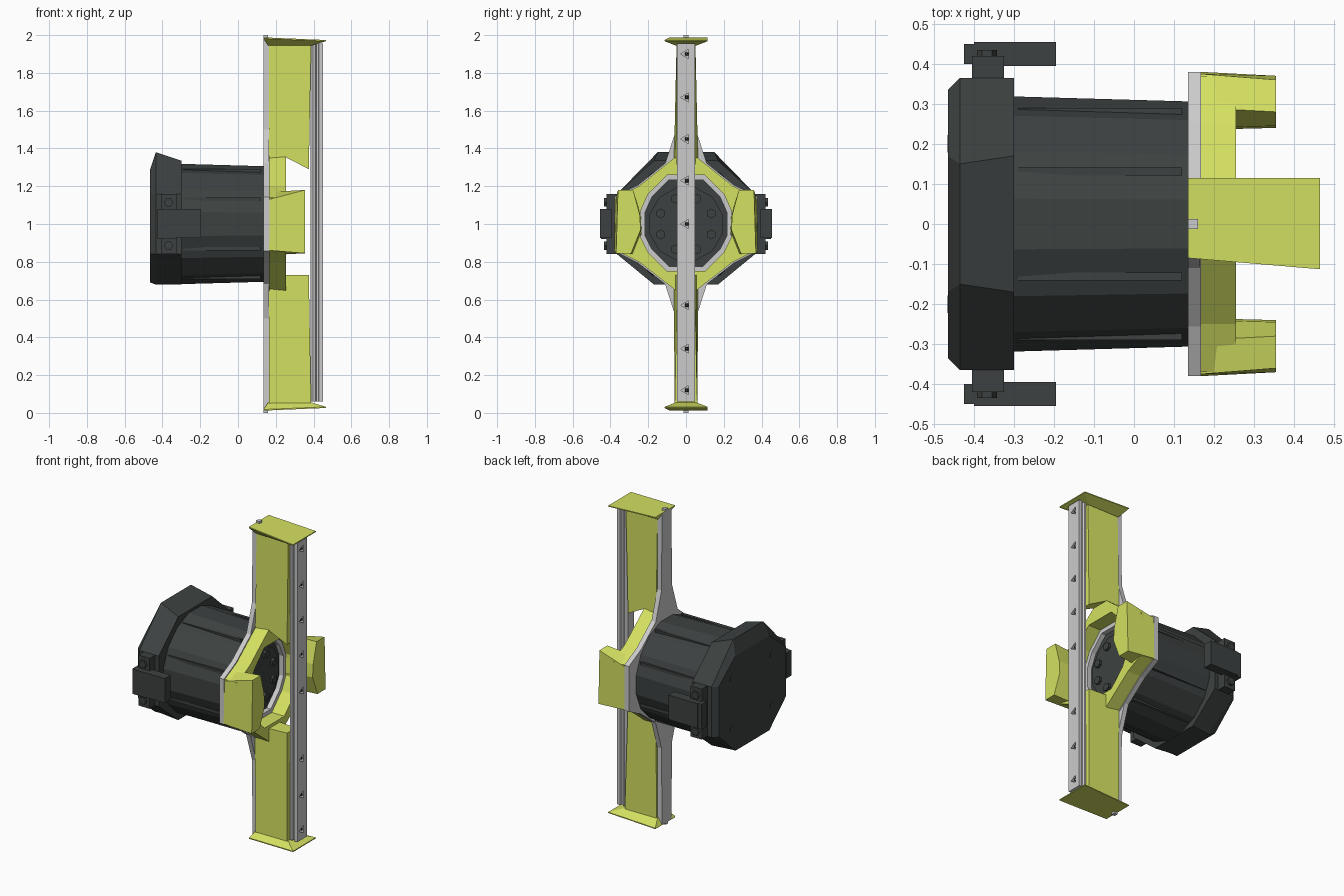
import bpy, bmesh, math

if "Cube" in bpy.data.objects:
    bpy.data.objects.remove(bpy.data.objects["Cube"])

def material(name, rgb):
    m = bpy.data.materials.new(name)
    m.diffuse_color = (*rgb, 1)
    m.use_nodes = True
    m.node_tree.nodes["Principled BSDF"].inputs["Base Color"].default_value = m.diffuse_color
    return m

YELLOW = material("yellow_paint", (0.66, 0.75, 0.12))
DARK = material("dark_casing", (0.046, 0.053, 0.052))

def make(name, verts, faces, mat=None):
    me = bpy.data.meshes.new(name)
    me.from_pydata(verts, [], faces)
    bm = bmesh.new()
    bm.from_mesh(me)
    bmesh.ops.recalc_face_normals(bm, faces=bm.faces)
    bm.to_mesh(me)
    bm.free()
    ob = bpy.data.objects.new(name, me)
    bpy.context.collection.objects.link(ob)
    if mat:
        me.materials.append(mat)
    return ob

def loft(name, rings, mat=None, closed=False):
    """Skin equal-length rings; cap both ends, or join last to first."""
    n, k = len(rings[0]), len(rings)
    faces = [(r * n + i, r * n + (i + 1) % n,
              (r + 1) % k * n + (i + 1) % n, (r + 1) % k * n + i)
             for r in range(k if closed else k - 1) for i in range(n)]
    if not closed:
        faces += [tuple(range(n)), tuple(range((k - 1) * n, k * n))]
    return make(name, [p for r in rings for p in r], faces, mat)

def at_x(x, pts):
    return [(x, y, z) for y, z in pts]

def box(name, x, y, z, mat=None):
    return loft(name, [at_x(v, [(y[0], z[0]), (y[1], z[0]), (y[1], z[1]), (y[0], z[1])]) for v in x], mat)

def circle(r, n, cy=0, cz=1.0, off=0.0):
    return [(cy + r * math.cos((i + off) * math.tau / n),
             cz + r * math.sin((i + off) * math.tau / n)) for i in range(n)]

def rod(name, x0, x1, r, n, cy=0, cz=1.0, mat=None, r1=None):
    return loft(name, [at_x(x0, circle(r, n, cy, cz, .5)), at_x(x1, circle(r1 or r, n, cy, cz, .5))], mat)

def both_sides(half):
    return half + [(-y, z) for y, z in reversed(half)]

# Motor body, with stepped front face
rod("motor_body", -0.31, 0.137, 0.325, 16, mat=DARK, r1=0.312)
rod("motor_face", 0.13, 0.15, 0.2, 12, mat=DARK)
for i in range(8):
    a = (i + 0.5) * math.tau / 8
    rod("face_bolt", 0.145, 0.165, 0.026, 6, 0.145 * math.cos(a), 1 + 0.145 * math.sin(a), DARK)
for a in (25, 65, 115, 155, 205, 245, 295, 335):
    c, s = math.cos(math.radians(a)), math.sin(math.radians(a))
    rod("casing_rib", -0.29, 0.12, 0.014, 4, 0.309 * c, 1 + 0.309 * s, DARK)

# Rear cap: chamfered octagon
def cap_ring(x, top, bottom, flat, side):
    return at_x(x, both_sides([(flat, top), (side, 1.16), (side, 0.84), (flat, bottom)]))

loft("rear_cap", [cap_ring(-0.465, 1.29, 0.69, 0.17, 0.335),
                  cap_ring(-0.435, 1.38, 0.68, 0.15, 0.365),
                  cap_ring(-0.30, 1.335, 0.68, 0.17, 0.365)], DARK)
for y in (-0.2, 0.2):
    for z in (0.84, 1.16):
        rod("cap_bolt", -0.466, -0.45, 0.025, 6, y, z, DARK)

# Side mounts of the motor
for s in (-1, 1):
    box("mount_block", (-0.405, -0.325), (s * 0.36, s * 0.42), (0.84, 1.16), DARK)
    box("mount_plate", (-0.425, -0.33), (s * 0.40, s * 0.45), (0.92, 1.08), DARK)
    box("mount_tab", (-0.40, -0.195), (s * 0.395, s * 0.455), (0.925, 1.08), DARK)
    for z in (0.885, 1.115):
        c = [(-0.367 + y, z1) for y, z1 in circle(0.025, 6, 0, z)]
        loft("mount_bolt", [[(x, s * v, z1) for x, z1 in c] for v in (0.41, 0.435)], DARK)

# Ring profiles shared by grey back plate and yellow guard
outer = both_sides([(0.05, 1.36), (0.25, 1.2), (0.37, 1.14), (0.37, 0.86), (0.25, 0.8), (0.05, 0.645)])
inner = both_sides([(0.1, 1.26), (0.2, 1.16), (0.24, 1.07), (0.24, 0.93), (0.2, 0.85), (0.1, 0.75)])

def ring(name, x0, x1, so, si, mat=None):
    def sc(p, k):
        return [(y * k, 1 + (z - 1) * k) for y, z in p]
    o, i = sc(outer, so), sc(inner, si)
    return loft(name, [at_x(x0, o), at_x(x1, o), at_x(x1, i), at_x(x0, i)], mat, closed=True)

ring("back_ring", 0.135, 0.167, 1.025, 0.9)
ring("guard_ring", 0.165, 0.255, 1.0, 1.0, YELLOW)

# Side guards
for s in (-1, 1):
    base = [(0.24, 1.05), (0.29, 1.17), (0.375, 1.13), (0.38, 0.86), (0.28, 0.835), (0.235, 0.95)]
    tip = [(0.245, 1.05), (0.28, 1.18), (0.36, 1.18), (0.388, 1.02), (0.37, 0.845), (0.29, 0.845)]
    tip = [tip[0], tip[1], tip[2], tip[4], tip[5], (0.24, 0.97)]
    loft("side_guard", [at_x(x, [(s * y, z) for y, z in p])
                        for x, p in ((0.165, base), (0.355, tip))], YELLOW)

# Grey spine arms, flaring into the ring, with end pins
for s in (-1, 1):
    half = [(0.048, 1 + s * 0.985), (0.052, 1 + s * 0.5), (0.12, 1 + s * 0.29)]
    loft("spine_arm", [at_x(x, both_sides(half)) for x in (0.135, 0.165)])
    box("end_pin", (0.135, 0.16), (-0.012, 0.012), (1 + s * 0.97, 1 + s))

# Yellow fins between spine and front rail
def fin(name, profile):
    rows = [[(x, s * t, z) for x, z, t in profile] for s in (-1, 1)]
    return loft(name, rows, YELLOW)

fin("upper_fin", [(0.165, 1.28, 0.065), (0.25, 1.355, 0.055), (0.375, 1.29, 0.045),
                  (0.387, 1.955, 0.05), (0.165, 1.955, 0.05)])
fin("lower_fin", [(0.165, 0.68, 0.065), (0.25, 0.73, 0.055), (0.375, 0.73, 0.045),
                  (0.387, 0.045, 0.06), (0.165, 0.045, 0.06)])

# Flared end plates
for s in (-1, 1):
    def z(h):
        return 1 + s * h
    neck = [(0.16, -0.055, z(0.945)), (0.39, -0.055, z(0.945)), (0.39, 0.055, z(0.945)), (0.16, 0.055, z(0.945))]
    rim = [(0.135, -0.085, z(0.982)), (0.465, -0.113, z(0.968)), (0.465, 0.115, z(0.968)), (0.135, 0.115, z(0.982))]
    top = [(x, y, zz + s * 0.006) for x, y, zz in rim]
    loft("end_plate", [neck, rim, top], YELLOW)

# Front rail with grooved sides
rail_half = [(0.385, 0.03), (0.398, 0.046), (0.41, 0.046), (0.415, 0.036),
             (0.425, 0.036), (0.43, 0.047), (0.45, 0.047)]
section = rail_half + [(x, -y) for x, y in reversed(rail_half)]
rail = loft("front_rail", [[(x, y, h) for x, y in section] for h in (0.06, 1.955)])

# Screw recesses along the rail
for h in (0.12, 0.34, 0.57, 1.0, 1.23, 1.45, 1.67, 1.9):
    cut = rod("recess_cutter", 0.425, 0.47, 0.028, 3, 0, h)
    cut.hide_render = True
    cut.hide_viewport = True
    mod = rail.modifiers.new("recess", 'BOOLEAN')
    mod.object = cut
    mod.solver = 'EXACT'
    rod("rail_screw", 0.42, 0.446, 0.014, 4, 0.004, h, DARK, r1=0.008)
